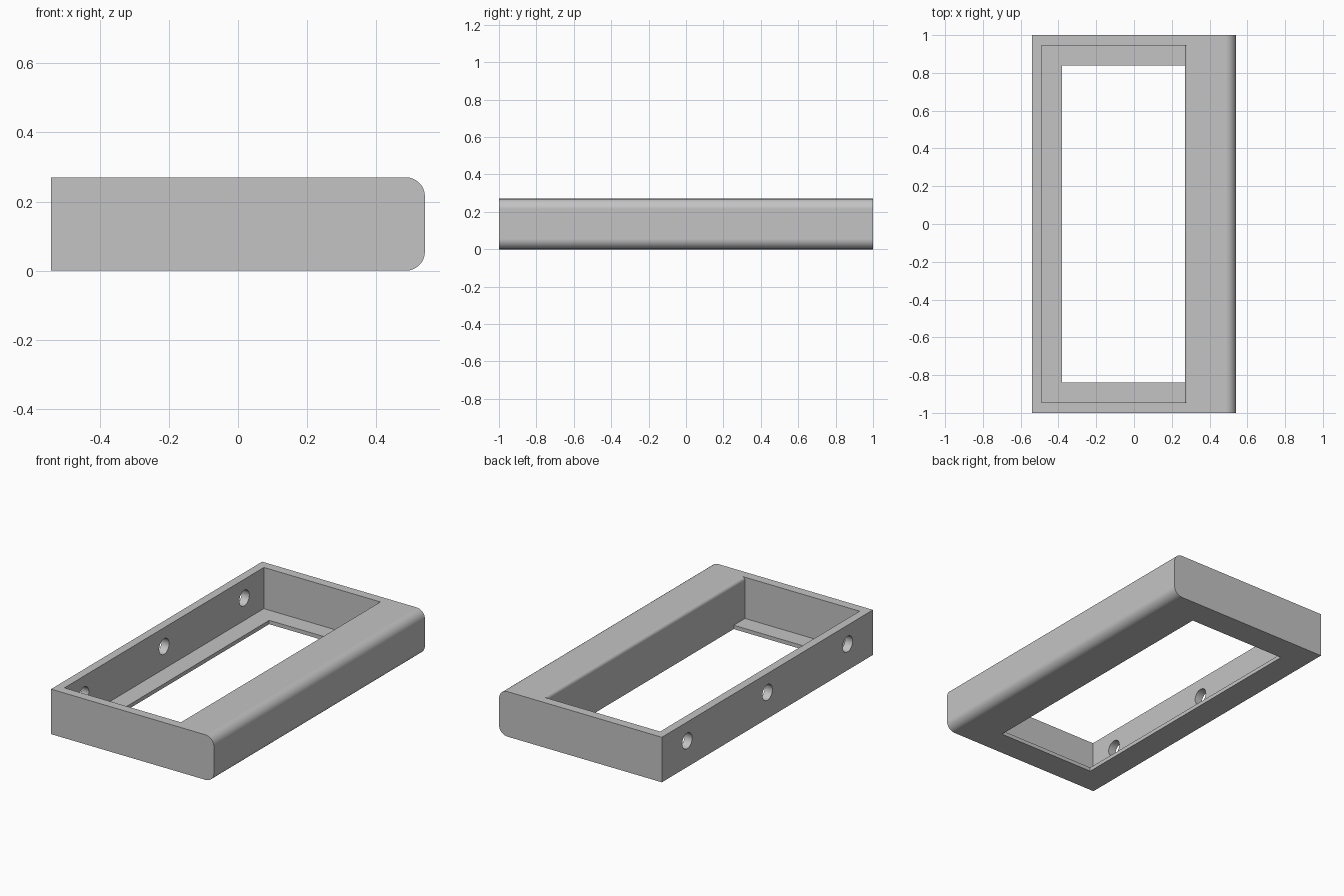
import bpy, bmesh, math

if "Cube" in bpy.data.objects:
    bpy.data.objects.remove(bpy.data.objects["Cube"])

HALF_X, HALF_Y, HEIGHT = 0.54, 1.0, 0.27
EDGE_R = 0.055          # rounded long edges of the grip bar
WALL_IN_X, WALL_IN_Y = -0.49, 0.945
BAR_X, LIP_Z, BAR_R = 0.27, 0.023, 0.02


def arc(cx, cz, r, a0, a1, n=12):
    """Points of an arc in the XZ plane, angles in degrees."""
    return [(cx + r * math.cos(math.radians(a0 + (a1 - a0) * i / n)),
             cz + r * math.sin(math.radians(a0 + (a1 - a0) * i / n)))
            for i in range(n + 1)]


def extrude_y(name, profile, half_y):
    """Closed XZ profile extruded symmetrically along Y."""
    bm = bmesh.new()
    face = bm.faces.new([bm.verts.new((x, -half_y, z)) for x, z in profile])
    out = bmesh.ops.extrude_face_region(bm, geom=[face])
    verts = [g for g in out["geom"] if isinstance(g, bmesh.types.BMVert)]
    bmesh.ops.translate(bm, verts=verts, vec=(0, 2 * half_y, 0))
    bmesh.ops.recalc_face_normals(bm, faces=bm.faces)
    mesh = bpy.data.meshes.new(name)
    bm.to_mesh(mesh)
    bm.free()
    obj = bpy.data.objects.new(name, mesh)
    bpy.context.collection.objects.link(obj)
    return obj


def cut(target, cutter):
    """Subtract the cutter from the target and remove it."""
    mod = target.modifiers.new("cut", 'BOOLEAN')
    mod.operation, mod.solver, mod.object = 'DIFFERENCE', 'EXACT', cutter
    bpy.ops.object.select_all(action='DESELECT')
    bpy.context.view_layer.objects.active = target
    target.select_set(True)
    bpy.ops.object.modifier_apply(modifier=mod.name)
    bpy.data.objects.remove(cutter)


# Outer body with two rounded edges on the bar side
body = extrude_y(
    "frame_body",
    [(-HALF_X, 0)]
    + arc(HALF_X - EDGE_R, EDGE_R, EDGE_R, -90, 0)
    + arc(HALF_X - EDGE_R, HEIGHT - EDGE_R, EDGE_R, 0, 90)
    + [(-HALF_X, HEIGHT)], HALF_Y)

# Open pocket, leaving a thin bottom lip and a softened inner bar edge
cut(body, extrude_y(
    "pocket_cutter",
    [(WALL_IN_X, LIP_Z), (BAR_X, LIP_Z)]
    + arc(BAR_X + BAR_R, HEIGHT - BAR_R, BAR_R, 180, 90, 8)
    + [(BAR_X + BAR_R, 0.4), (WALL_IN_X, 0.4)], WALL_IN_Y))

# Window through the bottom lip
cut(body, extrude_y(
    "window_cutter",
    [(-0.38, -0.1), (BAR_X, -0.1), (BAR_X, 0.1), (-0.38, 0.1)], 0.838))

# Three round screw holes through the thin long wall
for y in (-0.76, 0, 0.76):
    bpy.ops.mesh.primitive_cylinder_add(
        vertices=32, radius=0.047, depth=0.2,
        location=(-0.515, y, 0.157), rotation=(0, math.pi / 2, 0))
    cut(body, bpy.context.object)

# Smooth rounded edges, crisp corners
grey = bpy.data.materials.new("light_grey")
grey.diffuse_color = (0.55, 0.55, 0.55, 1)
grey.use_nodes = True
grey.node_tree.nodes["Principled BSDF"].inputs["Base Color"].default_value = grey.diffuse_color
body.data.materials.clear()
body.data.materials.append(grey)
bpy.ops.object.select_all(action='DESELECT')
body.select_set(True)
bpy.context.view_layer.objects.active = body
bpy.ops.object.shade_smooth_by_angle(angle=math.radians(30))
weighted = body.modifiers.new("weighted_normals", 'WEIGHTED_NORMAL')
weighted.keep_sharp = True
